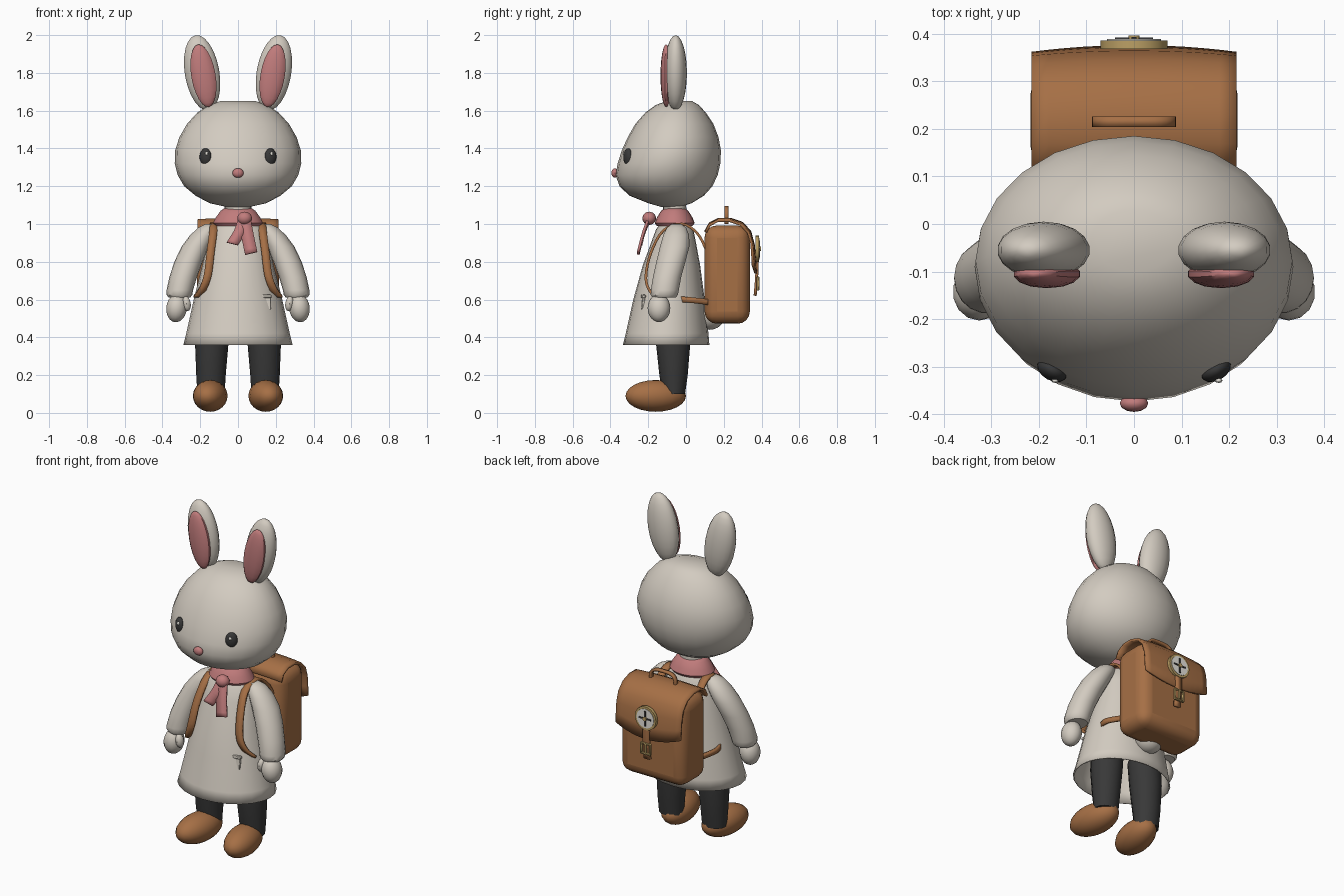
import bpy, bmesh, math
from mathutils import Vector, Matrix

old = bpy.data.objects.get("Cube")
if old:
    bpy.data.objects.remove(old)


def material(name, r, g, b):
    m = bpy.data.materials.new(name)
    m.use_nodes = True
    m.diffuse_color = (r, g, b, 1)
    bsdf = next(n for n in m.node_tree.nodes if n.type == 'BSDF_PRINCIPLED')
    bsdf.inputs["Base Color"].default_value = (r, g, b, 1)
    return m


CREAM = material("cream", .65, .60, .53)
BROWN = material("brown leather", .38, .16, .06)
PINK = material("rose pink", .53, .20, .20)
DARK = material("charcoal", .04, .04, .04)
GOLD = material("brass", .50, .35, .13)
WHITE = material("white", .80, .78, .72)


def finish(name, bm, mat, solid=0, bevel=0, segments=3, angle=40):
    """Turn a bmesh into a smooth-shaded object, optionally thickened and bevelled."""
    bmesh.ops.recalc_face_normals(bm, faces=bm.faces)
    mesh = bpy.data.meshes.new(name)
    bm.to_mesh(mesh)
    bm.free()
    mesh.materials.append(mat)
    ob = bpy.data.objects.new(name, mesh)
    bpy.context.collection.objects.link(ob)
    if solid:
        mod = ob.modifiers.new("thickness", 'SOLIDIFY')
        mod.thickness, mod.offset = solid, 0
    if bevel:
        mod = ob.modifiers.new("round", 'BEVEL')
        mod.width, mod.segments = bevel, segments
    bpy.ops.object.select_all(action='DESELECT')
    ob.select_set(True)
    bpy.context.view_layer.objects.active = ob
    bpy.ops.object.shade_smooth_by_angle(angle=math.radians(angle))
    return ob


def ball(name, at, radii, mat, tilt=0, turn=0, seg=18, rings=12):
    bm = bmesh.new()
    bmesh.ops.create_uvsphere(bm, u_segments=seg, v_segments=rings, radius=1)
    rot = Matrix.Rotation(turn, 4, 'Z') @ Matrix.Rotation(tilt, 4, 'Y')
    bm.transform(Matrix.Translation(at) @ rot @ Matrix.Diagonal((*radii, 1)))
    return finish(name, bm, mat)


def loft(name, rings, mat, seg=20, bottom=True, solid=0):
    """Skin horizontal ellipses given as (x, y, z, rx, ry), bottom to top."""
    bm = bmesh.new()
    loops = []
    for x, y, z, rx, ry in rings:
        loops.append([bm.verts.new((x + rx * math.cos(a), y + ry * math.sin(a), z))
                      for a in (math.tau * i / seg for i in range(seg))])
    skin(bm, loops, True)
    bm.faces.new(loops[-1])
    if bottom:
        bm.faces.new(loops[0])
    return finish(name, bm, mat, solid)


def skin(bm, rows, closed=False):
    for a, b in zip(rows, rows[1:]):
        n = len(a)
        for i in range(n if closed else n - 1):
            j = (i + 1) % n
            bm.faces.new((a[i], a[j], b[j], b[i]))


def ribbon(name, points, across, mat, thick=.014):
    """Flat band along a smoothed path, widened by the vector across."""
    pts = [Vector(p) for p in points]
    ext = [pts[0] * 2 - pts[1]] + pts + [pts[-1] * 2 - pts[-2]]
    path = []
    for a, b, c, d in zip(ext, ext[1:], ext[2:], ext[3:]):
        for k in range(4):
            t = k / 4
            path.append(.5 * (2 * b + (c - a) * t + (2 * a - 5 * b + 4 * c - d) * t * t
                              + (3 * b - a - 3 * c + d) * t ** 3))
    path.append(pts[-1])
    half = Vector(across) / 2
    bm = bmesh.new()
    skin(bm, [[bm.verts.new(p - half), bm.verts.new(p + half)] for p in path])
    return finish(name, bm, mat, thick)


def box(name, at, size, mat, bevel=0, segments=3):
    bm = bmesh.new()
    bmesh.ops.create_cube(bm, size=1, matrix=Matrix.Translation(at) @ Matrix.Diagonal((*size, 1)))
    return finish(name, bm, mat, 0, bevel, segments)


def disc(name, at, radius, depth, mat, seg=24):
    bm = bmesh.new()
    bmesh.ops.create_cone(bm, cap_ends=True, segments=seg, radius1=radius, radius2=radius, depth=depth,
                          matrix=Matrix.Translation(at) @ Matrix.Rotation(math.pi / 2, 4, 'X'))
    return finish(name, bm, mat)


# Head: (height, half width, front y, back y)
head = [(1.09, .06, -.13, -.03), (1.11, .15, -.20, .03), (1.15, .225, -.30, .095),
        (1.20, .285, -.352, .14), (1.26, .32, -.373, .168), (1.32, .335, -.362, .182),
        (1.39, .333, -.34, .185), (1.46, .31, -.308, .172), (1.53, .27, -.268, .145),
        (1.59, .215, -.215, .105), (1.63, .155, -.16, .068), (1.652, .09, -.10, .03)]
loft("head", [(0, (f + b) / 2, z, w, (b - f) / 2) for z, w, f, b in head], CREAM, 24)
ball("nose", (0, -.377, 1.27), (.03, .018, .025), PINK, seg=12, rings=8)
loft("neck", [(0, -.06, .97, .075, .065), (0, -.06, 1.13, .07, .06)], CREAM)

# Coat, open underneath
loft("coat", [(0, -.105, .36, .285, .225), (0, -.1, .42, .27, .215), (0, -.09, .6, .23, .185),
              (0, -.077, .78, .185, .148), (0, -.066, .9, .16, .115), (0, -.06, .97, .14, .095),
              (0, -.06, 1.005, .10, .07)], CREAM, 24, bottom=False, solid=.008)
pocket = box("coat_pocket", (0, 0, 0), (.055, .016, .075), CREAM, .004, 1)
pocket.location, pocket.rotation_euler = (.147, -.228, .583), (-.1, 0, .12)
flap = box("pocket_flap", (0, 0, 0), (.062, .022, .018), CREAM, .004, 1)
flap.location, flap.rotation_euler = (.147, -.227, .617), (-.1, 0, .12)
ball("tail", (0, .125, .525), (.085, .085, .085), CREAM)

# Paired parts
for s, side in ((1, "left"), (-1, "right")):
    ball(side + "_ear", (s * .19, -.055, 1.8), (.093, .06, .202), CREAM, s * .17)
    ball(side + "_inner_ear", (s * .183, -.105, 1.785), (.066, .03, .168), PINK, s * .17, seg=14)
    ball(side + "_eye", (s * .172, -.307, 1.355), (.034, .022, .046), DARK, turn=s * .5, seg=14)
    ball(side + "_eye_glint", (s * .172 + .006, -.329, 1.373), (.008, .005, .010), WHITE, seg=8, rings=6)
    arm = [(.31, -.115, .61, .056, .062), (.31, -.115, .625, .068, .073), (.308, -.112, .65, .07, .075),
           (.29, -.10, .72, .073, .076), (.262, -.08, .8, .075, .078), (.225, -.06, .88, .074, .079),
           (.188, -.052, .94, .066, .07), (.16, -.05, .98, .052, .052), (.148, -.05, 1.0, .025, .025)]
    loft(side + "_sleeve", [(s * x, *rest) for x, *rest in arm], CREAM, 18)
    ball(side + "_hand", (s * .325, -.143, .555), (.056, .06, .075), CREAM, -s * .12, seg=14)
    ball(side + "_thumb", (s * .272, -.165, .578), (.023, .026, .04), CREAM, s * .15, seg=10, rings=8)
    loft(side + "_leg", [(s * .143, -.065, .10, .072, .06), (s * .143, -.066, .2, .078, .075),
                         (s * .139, -.068, .36, .088, .09), (s * .13, -.07, .5, .09, .092)], DARK, 16)
    ball(side + "_shoe", (s * .147, -.16, .09), (.09, .162, .084), BROWN, turn=s * .15)
    ribbon(side + "_shoulder_strap",
           [(s * .15, .11, .86), (s * .135, .06, .95), (s * .128, -.02, 1.0), (s * .13, -.12, .965),
            (s * .145, -.185, .85), (s * .16, -.212, .73), (s * .185, -.20, .66), (s * .215, -.165, .615)],
           (.042, 0, 0), BROWN)
    ribbon(side + "_lower_strap", [(s * .205, -.04, .602), (s * .22, .03, .597), (s * .185, .13, .585)],
           (0, 0, .03), BROWN, .012)

# Scarf with knot and two tails
loft("scarf", [(0, -.06, .99, .12, .095), (0, -.06, 1.005, .132, .106), (0, -.06, 1.035, .117, .094),
               (0, -.06, 1.07, .092, .072), (0, -.06, 1.082, .075, .055)], PINK, 20)
ball("scarf_knot", (.035, -.195, 1.03), (.04, .036, .035), PINK, seg=14)
ribbon("scarf_tail_short", [(.03, -.195, 1.02), (.01, -.222, .96), (-.03, -.238, .895)], (.06, 0, -.015), PINK)
ribbon("scarf_tail_long", [(.035, -.2, 1.02), (.05, -.228, .94), (.07, -.253, .845)], (.065, 0, .015), PINK)

# Backpack body and bottom edge
box("backpack_body", (0, .218, .732), (.435, .24, .52), BROWN, .065, 4)

# Flap: side profile swept across, bulging and dipping towards the middle
profile = [(.105, .955), (.125, .995), (.17, 1.018), (.23, 1.018), (.29, .997),
           (.33, .955), (.347, .90), (.352, .84), (.355, .78)]
bm = bmesh.new()
rows = []
for k, (y, z) in enumerate(profile):
    row = []
    for i in range(13):
        u = i / 6 - 1
        mid = 1 - u * u
        along = k / (len(profile) - 1)
        row.append(bm.verts.new((u * .215, y + .014 * mid * along,
                                 z + .008 * mid - .05 * mid * max(0, along - .6) / .4)))
    rows.append(row)
skin(bm, rows)
finish("backpack_flap", bm, BROWN, .014)
ribbon("backpack_handle", [(-.08, .215, 1.0), (-.08, .215, 1.055), (-.055, .215, 1.083), (0, .215, 1.088),
                           (.055, .215, 1.083), (.08, .215, 1.055), (.08, .215, 1.0)], (0, .022, 0), BROWN, .014)

# Closing strap and buckle
ribbon("buckle_strap", [(0, .373, .85), (0, .375, .74), (0, .366, .62)], (.04, 0, 0), BROWN, .016)
for z in (.655, .715):
    box("buckle_bar", (0, .381, z), (.068, .014, .012), GOLD, .003, 1)
for x in (-.029, .029):
    box("buckle_side", (x, .381, .685), (.012, .014, .07), GOLD, .003, 1)
box("buckle_prong", (0, .384, .69), (.01, .01, .06), GOLD)

# Compass badge
disc("compass_case", (0, .377, .868), .07, .018, GOLD)
disc("compass_face", (0, .384, .868), .057, .009, WHITE)
box("compass_needle", (0, .390, .868), (.011, .006, .09), DARK)
box("compass_crossbar", (0, .390, .868), (.08, .005, .009), DARK)
disc("compass_pin", (0, .392, .868), .012, .009, GOLD, 12)
